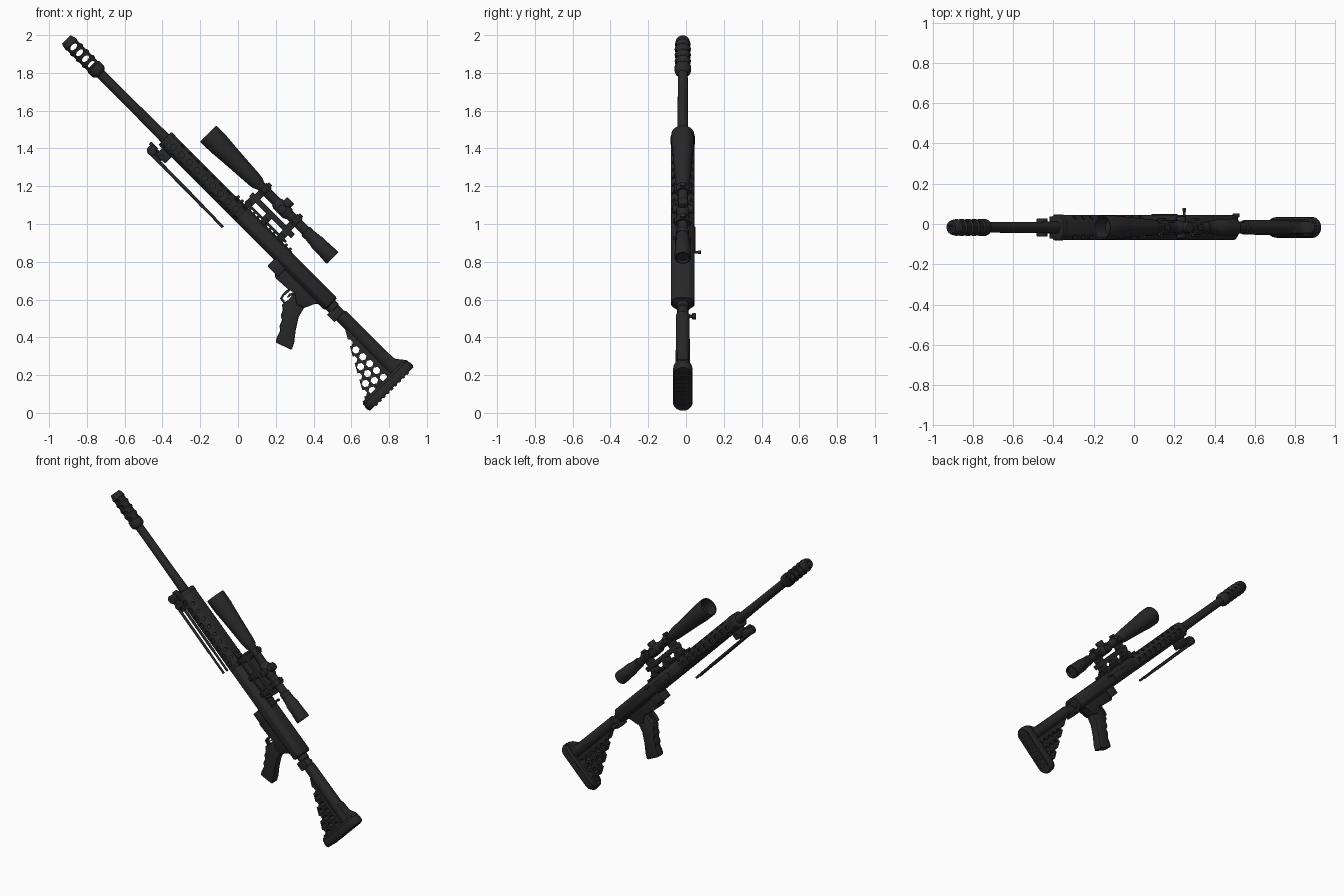
import bpy, bmesh, math
from mathutils import Matrix, Vector

# Built in a straight frame: u along the barrel (to the butt), y sideways, v up; tilted 45 degrees
CY = -0.017
M = Matrix.Translation((0, CY, 0)) @ Matrix.Rotation(math.pi / 4, 4, 'Y')
R2 = math.sqrt(2)


def mat(name, c):
    m = bpy.data.materials.new(name)
    m.diffuse_color = (c, c, c, 1)
    return m


BLACK = mat("matte_black", 0.021)


def W(pts):
    """world x,z points -> u,v"""
    return [((x - z) / R2, (x + z) / R2) for x, z in pts]


def add_loft(bm, rings):
    rs = [[bm.verts.new(p) for p in r] for r in rings]
    n = len(rs[0])
    fs = [bm.faces.new(rs[0]), bm.faces.new(rs[-1][::-1])]
    for a, b in zip(rs, rs[1:]):
        for i in range(n):
            fs.append(bm.faces.new((a[i], b[i], b[(i + 1) % n], a[(i + 1) % n])))
    bmesh.ops.recalc_face_normals(bm, faces=fs)


def finish(name, bm, bevel=0):
    if bevel:
        es = [e for e in bm.edges if e.calc_face_angle(0) > 0.5]
        bmesh.ops.bevel(bm, geom=es, offset=bevel, segments=2, profile=0.5, affect='EDGES', clamp_overlap=True)
    me = bpy.data.meshes.new(name)
    bm.to_mesh(me)
    bm.free()
    me.transform(M)
    me.materials.append(BLACK)
    ob = bpy.data.objects.new(name, me)
    bpy.context.collection.objects.link(ob)
    return ob


def loft(name, rings, bevel=0):
    bm = bmesh.new()
    add_loft(bm, rings)
    return finish(name, bm, bevel)


def circle(u, r, v, y, n):
    return [(u, y + r * math.cos(2 * math.pi * i / n), v + r * math.sin(2 * math.pi * i / n)) for i in range(n)]


def lathe(name, prof, v, y=0, n=32):
    return loft(name, [circle(u, r, v, y, n) for u, r in prof])


def prism(name, pts, hw, bevel=0, y=0):
    return loft(name, [[(u, y + s * hw, v) for u, v in pts] for s in (-1, 1)], bevel)


def box(name, u0, u1, v0, v1, hw, bevel=0.004, y=0):
    return prism(name, [(u0, v0), (u1, v0), (u1, v1), (u0, v1)], hw, bevel, y)


def rod_rings(p, q, r, n):
    p, q = Vector(p), Vector(q)
    rot = (q - p).to_track_quat('Z', 'Y')
    c = [rot @ Vector((r * math.cos(2 * math.pi * i / n), r * math.sin(2 * math.pi * i / n), 0)) for i in range(n)]
    return [[p + k for k in c], [q + k for k in c]]


def rod(name, p, q, r, n=20, bevel=0):
    return loft(name, rod_rings(p, q, r, n), bevel)


def cut(ob, ring_sets):
    bm = bmesh.new()
    for rings in ring_sets:
        add_loft(bm, rings)
    c = finish("cutter", bm)
    c.hide_render = True
    mod = ob.modifiers.new("cut", 'BOOLEAN')
    mod.operation, mod.solver, mod.object = 'DIFFERENCE', 'EXACT', c
    bpy.context.view_layer.objects.active = ob
    bpy.ops.object.modifier_apply(modifier=mod.name)
    bpy.data.objects.remove(c, do_unlink=True)


AX = 0.755  # bore height

# Barrel and vented muzzle brake
lathe("barrel", [(-1.85, 0.026), (-1.5, 0.027), (-1.25, 0.030)], AX)
slots = [-1.985, -1.941, -1.897, -1.853]
prof = [(-1.99, 0.014), (-2.04, 0.015), (-2.04, 0.031), (-2.03, 0.036)]
for s in slots:
    prof += [(s - 0.017, 0.042), (s - 0.009, 0.037), (s + 0.009, 0.037), (s + 0.017, 0.043)]
prof += [(-1.805, 0.043), (-1.795, 0.04), (-1.785, 0.029), (-1.78, 0.024)]
brake = lathe("muzzle_brake", prof, AX)
cut(brake, [[[(s + 0.013 * math.cos(a), y, AX + 0.022 * math.sin(a)) for a in
              [math.pi * k / 8 for k in range(16)]] for y in (-0.08, 0.08)] for s in slots])

# Handguard and receiver share an octagonal section
SEC = [(-.035, .802), (-.062, .780), (-.062, .733), (-.035, .708), (.035, .708), (.062, .733), (.062, .780), (.035, .802)]


def body(name, u0, u1, k=1.0, bevel=0.007):
    return loft(name, [[(u, y * k, AX + (v - AX) * k) for y, v in SEC] for u in (u0, u1)], bevel)


guard = body("handguard", -1.29, -0.72)
vents = []
for i in range(9):
    u = -1.235 + i * 0.058
    for s in (-1, 1):
        vents.append(rod_rings((u, s * 0.052, AX), (u, s * 0.09, AX), 0.017, 6))
        d = u + 0.029
        for t in (-1, 1):
            c = Vector((d, s * 0.0485, AX + t * 0.0365))
            o = Vector((0, s * 0.64, t * 0.77))
            vents.append(rod_rings(c - o * 0.011, c + o * 0.03, 0.012, 6))
cut(guard, vents)
body("handguard_front_collar", -1.302, -1.265, 1.03)
body("receiver", -0.73, -0.062, 0.99)
body("receiver_rear_collar", -0.12, -0.058, 0.93)
box("ejection_port_cover", -0.62, -0.47, 0.74, 0.775, 0.005, 0.002, 0.062)

# Top rail with teeth
box("top_rail", -0.82, -0.40, 0.795, 0.806, 0.024, 0.002)
for i in range(14):
    box(f"rail_tooth_{i}", -0.815 + i * 0.03, -0.80 + i * 0.03, 0.803, 0.816, 0.026, 0.002)

# Folded bipod
box("bipod_mount", -1.275, -1.205, 0.662, 0.715, 0.03)
box("bipod_arm", -1.31, -1.23, 0.65, 0.685, 0.022)
rod("bipod_hinge", (-1.305, -0.045, 0.66), (-1.305, 0.045, 0.66), 0.027, 24, 0.004)
box("bipod_latch", -1.34, -1.29, 0.672, 0.692, 0.018)
rod("bipod_knob", (-1.245, -0.055, 0.672), (-1.245, 0.055, 0.672), 0.015)
for s, side in ((-1, "left"), (1, "right")):
    y = s * 0.02
    rod(f"bipod_leg_{side}", (-1.30, y, 0.645), (-0.90, y, 0.641), 0.009, 12)
    rod(f"bipod_foot_{side}", (-0.92, y, 0.641), (-0.752, y, 0.639), 0.0075, 12)

# Scope
SV = 0.928
lathe("scope_body", [(-1.09, 0.045), (-1.155, 0.052), (-1.158, 0.059), (-1.15, 0.061), (-1.08, 0.060), (-1.0, 0.053),
                     (-0.90, 0.046), (-0.81, 0.040), (-0.785, 0.036), (-0.765, 0.026), (-0.42, 0.026),
                     (-0.39, 0.033), (-0.35, 0.037), (-0.345, 0.040), (-0.29, 0.041), (-0.24, 0.044),
                     (-0.226, 0.043), (-0.226, 0.036), (-0.24, 0.034)], SV + 0.006)
lathe("scope_zoom_ring", [(-0.43, 0.026), (-0.428, 0.032), (-0.40, 0.033), (-0.398, 0.028)], SV + 0.006)
lathe("scope_turret_housing", [(-0.65, 0.026), (-0.635, 0.034), (-0.56, 0.034), (-0.545, 0.026)], SV + 0.004)
rod("elevation_turret", (-0.597, 0, SV), (-0.597, 0, 0.992), 0.026, 24, 0.003)
rod("windage_turret", (-0.597, 0, SV), (-0.597, 0.056, SV), 0.023, 24, 0.003)
rod("focus_turret", (-0.597, 0, SV), (-0.597, -0.054, SV), 0.023, 24, 0.003)

# Scope mount
box("mount_base", -0.765, -0.46, 0.812, 0.826, 0.036)
box("mount_bridge", -0.77, -0.455, 0.852, 0.882, 0.026)
for i, u in enumerate((-0.742, -0.62, -0.497)):
    box(f"mount_post_{i}", u - 0.02, u + 0.02, 0.82, 0.86, 0.028)
    box(f"mount_clamp_{i}", u - 0.016, u + 0.016, 0.798, 0.835, 0.042)
    rod(f"mount_screw_{i}", (u, 0, 0.815), (u, -0.052, 0.815), 0.01, 12)
for i, u in enumerate((-0.735, -0.503)):
    lathe(f"scope_ring_{i}", [(u - 0.02, 0.026), (u - 0.02, 0.037), (u + 0.02, 0.037), (u + 0.02, 0.026)], SV + 0.004)
    box(f"ring_foot_{i}", u - 0.02, u + 0.02, 0.87, SV - 0.01, 0.026)
    box(f"ring_cap_{i}", u - 0.015, u + 0.015, SV - 0.008, SV + 0.018, 0.046, 0.003)
    box(f"ring_top_{i}", u - 0.012, u + 0.012, SV + 0.03, SV + 0.052, 0.016, 0.003)

# Bolt handle
rod("bolt_handle", (-0.424, 0.04, 0.778), (-0.424, 0.092, 0.778), 0.0065, 12)
rod("bolt_knob", (-0.424, 0.08, 0.778), (-0.424, 0.097, 0.778), 0.009, 16, 0.002)

# Lower receiver, trigger and grip
prism("lower_receiver", W([(.19, .82), (.197, .715), (.265, .655), (.30, .635), (.31, .575), (.35, .555), (.41, .578),
                           (.46, .568), (.50, .61), (.42, .70), (.30, .80)]), 0.038, 0.006)
box("magazine_lip", -0.44, -0.36, 0.66, 0.72, 0.044)
gp = W([(.275, .665), (.235, .628), (.222, .605), (.245, .575), (.275, .572),
        (.275, .583), (.25, .587), (.236, .607), (.246, .622), (.283, .652)])
prism("trigger_guard", gp, 0.014)
prism("trigger", W([(.30, .64), (.272, .632), (.258, .612), (.268, .612), (.28, .622), (.305, .62)]), 0.008)
prism("pistol_grip", W([(.30, .64), (.268, .60), (.232, .575), (.238, .545), (.226, .515), (.234, .49), (.219, .462),
                        (.224, .435), (.205, .40), (.199, .373), (.285, .333), (.297, .37), (.306, .44), (.322, .51),
                        (.352, .56), (.36, .60)]), 0.030, 0.008)

# Stock: hinge, tube, skeleton plate with hexagonal holes, butt pad
lathe("stock_adapter", [(-0.08, 0.034), (-0.03, 0.034), (-0.025, 0.029), (0.04, 0.029)], 0.75)
box("stock_hinge", -0.035, 0.022, 0.70, 0.765, 0.030)
rod("hinge_knob", (-0.003, 0, 0.72), (-0.003, 0.06, 0.72), 0.010, 12)
rod("hinge_knob_cap", (-0.003, 0.05, 0.72), (-0.003, 0.07, 0.72), 0.017, 20, 0.003)
lathe("stock_tube", [(0.015, 0.030), (0.022, 0.036), (0.43, 0.038)], 0.75)
prism("stock_comb", [(0.30, 0.74), (0.32, 0.785), (0.385, 0.79), (0.425, 0.822), (0.45, 0.822), (0.45, 0.74)], 0.030, 0.006)
plate = prism("stock_plate", [(0.085, 0.745), (0.085, 0.715), (0.435, 0.52), (0.45, 0.52), (0.45, 0.745)], 0.022)
holes = []
for v in (0.677, 0.632, 0.587, 0.542):
    u = 0.088 + (0.716 - v) * 1.793 - 0.004
    while u < 0.42:
        holes.append(rod_rings((u, -0.06, v), (u, 0.06, v), 0.0205, 6))
        u += 0.0515
cut(plate, holes)


def pad(u, k):
    """stadium outline of the butt pad, scaled by k"""
    pts = []
    for s in (1, -1):
        for i in range(11):
            a = math.pi * i / 10
            pts.append((u, s * k * 0.052 * math.cos(a), 0.665 + s * (0.116 + k * 0.052 * math.sin(a))))
    return pts


loft("butt_plate", [pad(0.425, 0.78), pad(0.437, 0.95), pad(0.452, 0.95)])
loft("butt_pad", [pad(0.450, 0.97), pad(0.455, 1.0), pad(0.475, 1.0), pad(0.487, 0.88)])
for i in range(9):
    v = 0.55 + i * 0.029
    box(f"pad_rib_{i}", 0.48, 0.491, v - 0.008, v + 0.008, 0.038, 0.002)

# Smooth shading with sharp edges kept
bpy.ops.object.select_all(action='DESELECT')
for ob in bpy.context.scene.objects:
    ob.select_set(True)
    bpy.context.view_layer.objects.active = ob
bpy.ops.object.shade_smooth_by_angle(angle=math.radians(35))
